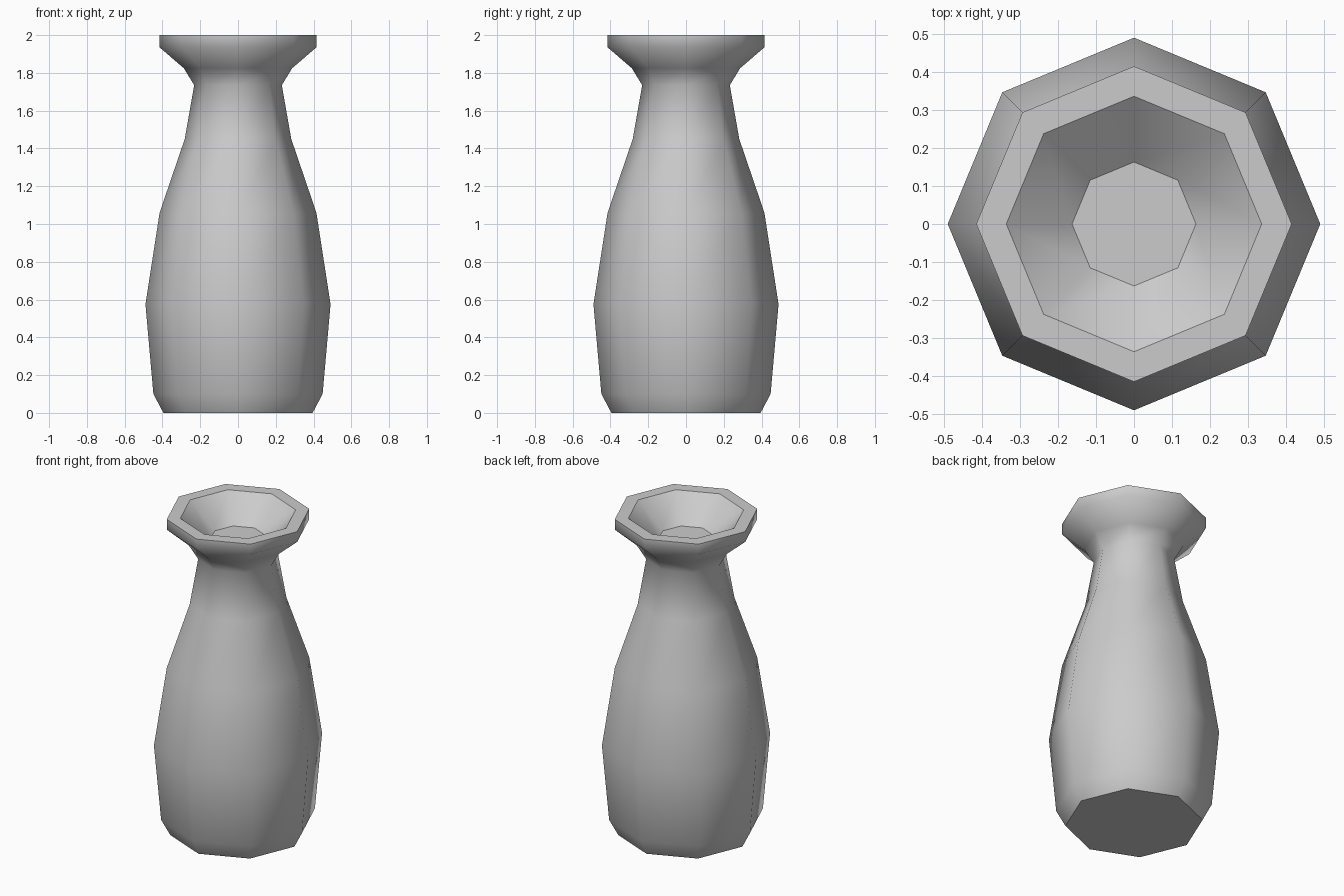
import bpy, bmesh
from math import cos, sin, pi

if "Cube" in bpy.data.objects:
    bpy.data.objects.remove(bpy.data.objects["Cube"])

SIDES = 8
# (radius, height): outer wall from the foot up, over the rim, down into the bowl
PROFILE = [(0.395, 0), (0.448, 0.10), (0.49, 0.575), (0.415, 1.06),
           (0.282, 1.45), (0.232, 1.735), (0.287, 1.825), (0.415, 1.935),
           (0.415, 2.0), (0.336, 2.0), (0.163, 1.85)]

bm = bmesh.new()
rings = [[bm.verts.new((r * cos(2 * pi * i / SIDES), r * sin(2 * pi * i / SIDES), z))
          for i in range(SIDES)] for r, z in PROFILE]

# Walls between neighbouring rings
for a, b in zip(rings, rings[1:]):
    for i in range(SIDES):
        j = (i + 1) % SIDES
        bm.faces.new((a[i], a[j], b[j], b[i]))

# Base and bowl floor
bm.faces.new(rings[0][::-1])
bm.faces.new(rings[-1])
bm.normal_update()

# Smooth sides, crisp edges around the flat horizontal faces
for f in bm.faces:
    f.smooth = True
for e in bm.edges:
    flat = [abs(f.normal.z) > 0.99 for f in e.link_faces]
    e.smooth = all(flat) or not any(flat)

mesh = bpy.data.meshes.new("vase")
bm.to_mesh(mesh)
bm.free()
vase = bpy.data.objects.new("vase", mesh)
bpy.context.collection.objects.link(vase)
